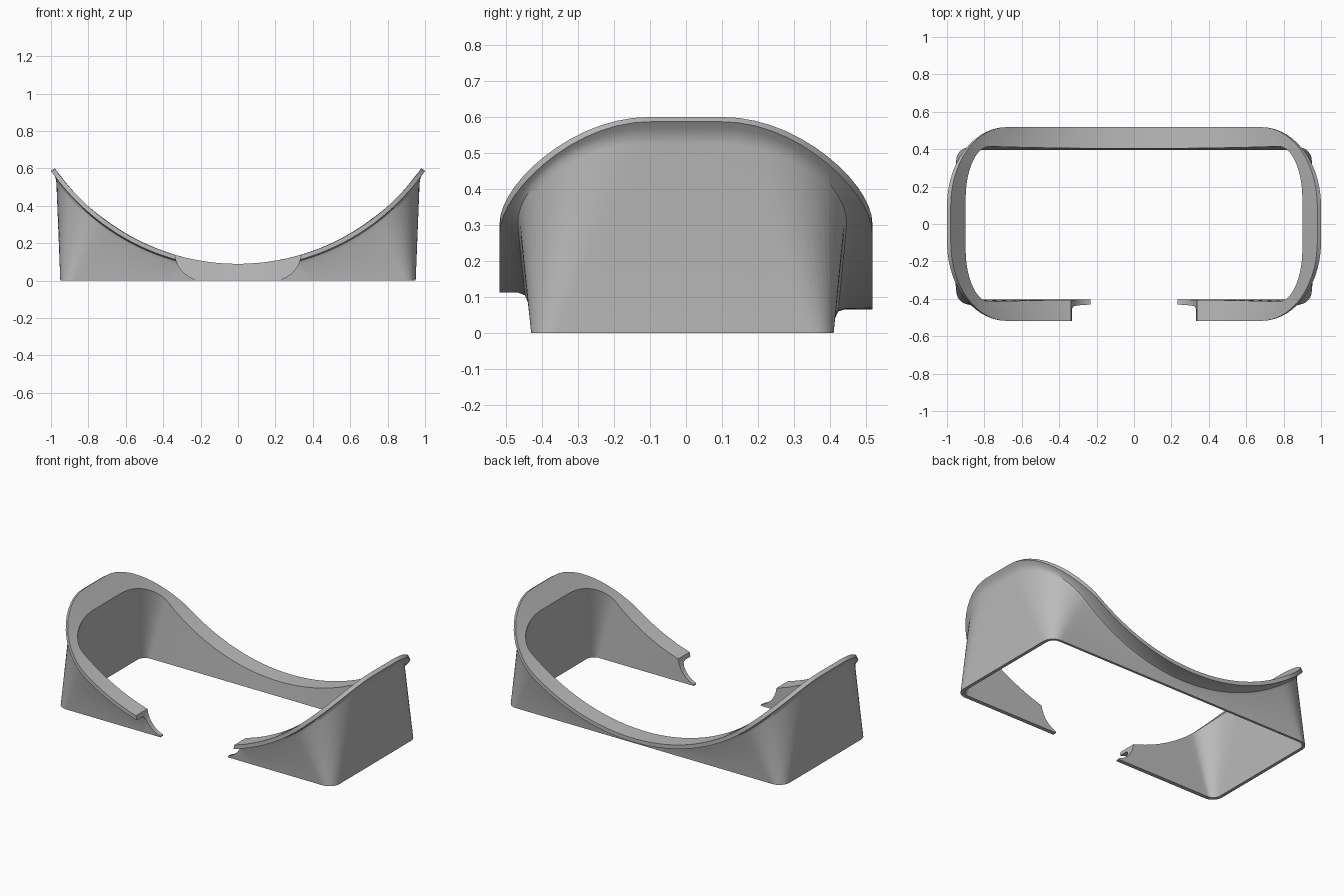
import bpy, bmesh, math
from mathutils import Vector

cube = bpy.data.objects.get("Cube")
if cube:
    bpy.data.objects.remove(cube)

SAG, RADIUS, THICK = 0.09, 1.196, 0.024
CORNER, LONG, SHORT = 14, 40, 10


def arc_z(x, drop=0.0):
    """Height of the saddle arc, or of its parallel underside."""
    return SAG + RADIUS - math.sqrt((RADIUS + drop) ** 2 - x * x)


def outline(hx, hy, rx, ry, cy=0.0):
    """Rounded rectangle with elliptical corners, always the same point count."""
    pts = []
    for q, (sx, sy) in enumerate([(1, 1), (-1, 1), (-1, -1), (1, -1)]):
        for i in range(CORNER + 1):
            a = math.pi / 2 * (q + i / CORNER)
            pts.append(Vector((sx * (hx - rx) + rx * math.cos(a),
                               cy + sy * (hy - ry) + ry * math.sin(a), 0)))
    loop, n = [], CORNER + 1
    for q in range(4):
        corner = pts[q * n:(q + 1) * n]
        nxt = pts[(q + 1) * n % len(pts)]
        steps = LONG if q % 2 == 0 else SHORT
        loop += corner + [corner[-1].lerp(nxt, k / steps) for k in range(1, steps)]
    return loop


def lift(loop, drop=0.0, flare=0.0):
    """Raise an outline to the arc, leaning it outward with height."""
    out = []
    for p in loop:
        z = arc_z(p.x, drop)
        out.append(Vector((p.x, p.y * (1 + flare * z), z)))
    return out


def toward(loop, goal, dist):
    return [p + (g - p).normalized() * min(dist, (g - p).length * 0.5)
            for p, g in zip(loop, goal)]


def make_object(name, bm, mat):
    bmesh.ops.recalc_face_normals(bm, faces=bm.faces)
    mesh = bpy.data.meshes.new(name)
    bm.to_mesh(mesh)
    bm.free()
    mesh.materials.append(mat)
    obj = bpy.data.objects.new(name, mesh)
    bpy.context.collection.objects.link(obj)
    return obj


grey = bpy.data.materials.new("plain grey")
grey.use_nodes = True
grey.diffuse_color = (0.5, 0.5, 0.5, 1)
grey.node_tree.nodes["Principled BSDF"].inputs["Base Color"].default_value = (0.5, 0.5, 0.5, 1)

# Wall and flange outlines
foot_in = outline(0.93, 0.40, 0.05, 0.05, -0.005)
foot_out = outline(0.95, 0.42, 0.07, 0.07, -0.01)
rim_in = lift(outline(0.90, 0.40, 0.13, 0.27), flare=0.1)
rim_top = lift(outline(0.98, 0.518, 0.30, 0.42))
rim_under = lift(outline(1.0, 0.518, 0.32, 0.42), THICK)
joint = lift(outline(0.972, 0.42, 0.25, 0.33, -0.01), THICK, 0.25)

# Small fillet where the wall meets the flange underside
fillet_low = toward(joint, foot_out, 0.025)
fillet_high = toward(joint, rim_under, 0.025)
fillet_mid = [(a + b) / 4 + j / 2 for a, b, j in zip(fillet_low, fillet_high, joint)]

# Closed ring swept through the outlines
bm = bmesh.new()
rows = [[bm.verts.new(p) for p in loop] for loop in
        (foot_in, rim_in, rim_top, rim_under, fillet_high, fillet_mid, fillet_low, foot_out)]
count = len(foot_in)
for r, row in enumerate(rows):
    nxt = rows[(r + 1) % len(rows)]
    for i in range(count):
        j = (i + 1) % count
        bm.faces.new((row[i], row[j], nxt[j], nxt[i]))
ring = make_object("flanged_ring", bm, grey)

# Front opening with curved ends
half = [(0.232, -0.1), (0.232, 0.008), (0.26, 0.02), (0.287, 0.04),
        (0.308, 0.063), (0.323, 0.088), (0.332, 0.112), (0.338, 0.14), (0.338, 0.5)]
profile = half + [(-x, z) for x, z in reversed(half)]
bm = bmesh.new()
face = bm.faces.new([bm.verts.new((x, -0.8, z)) for x, z in profile])
side = bmesh.ops.extrude_face_region(bm, geom=[face])["geom"]
bmesh.ops.translate(bm, vec=(0, 0.7, 0),
                    verts=[v for v in side if isinstance(v, bmesh.types.BMVert)])
cutter = make_object("opening_cutter", bm, grey)
cutter.hide_render = True

cut = ring.modifiers.new("opening", 'BOOLEAN')
cut.operation = 'DIFFERENCE'
cut.solver = 'EXACT'
cut.object = cutter
bpy.ops.object.select_all(action='DESELECT')
ring.select_set(True)
bpy.context.view_layer.objects.active = ring
bpy.ops.object.modifier_apply(modifier=cut.name)
bpy.data.objects.remove(cutter)
bpy.ops.object.shade_smooth_by_angle(angle=math.radians(35))
